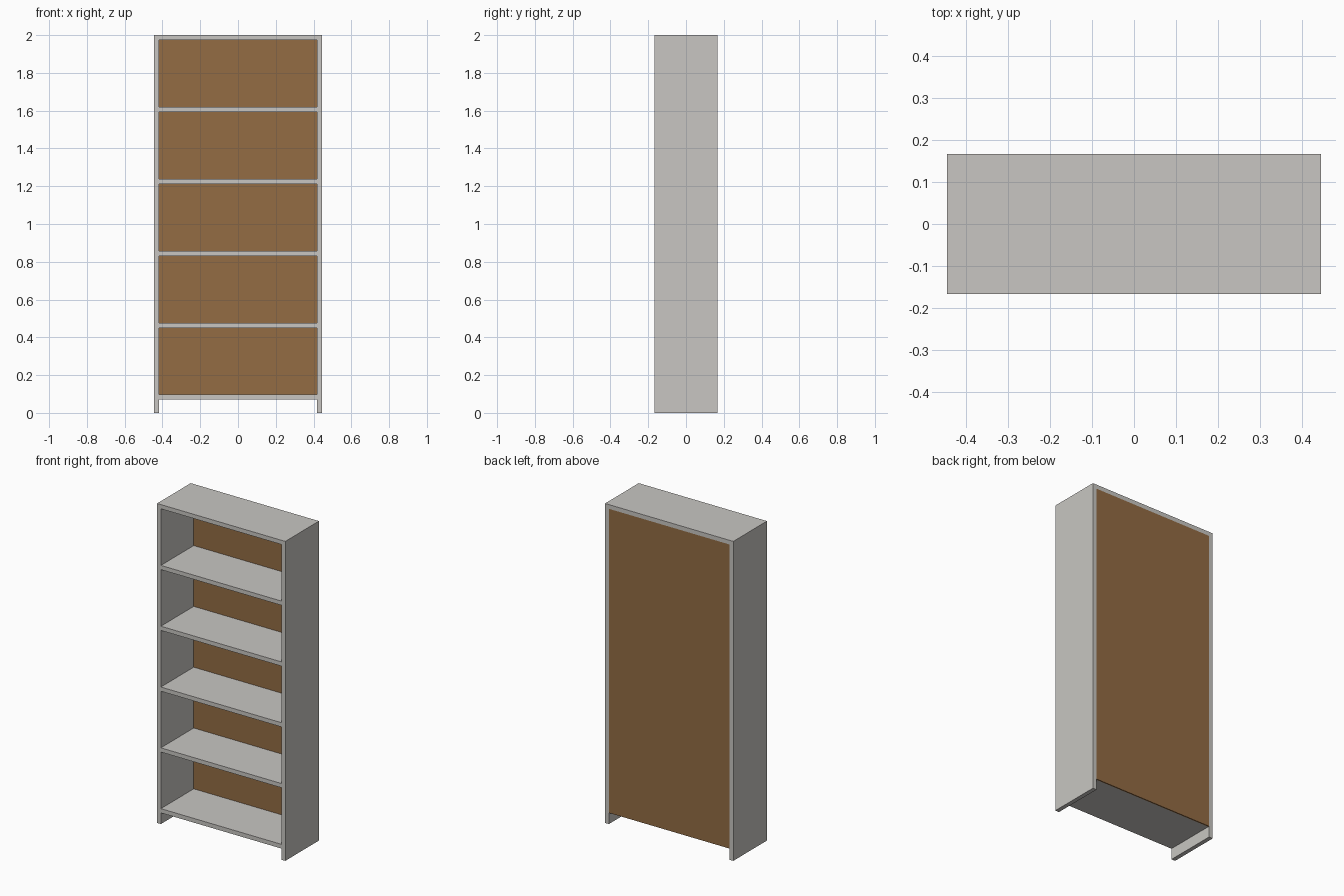
import bpy

cube = bpy.data.objects.get("Cube")
if cube:
    bpy.data.objects.remove(cube, do_unlink=True)


def material(name, srgb):
    linear = [((c / 255 + 0.055) / 1.055) ** 2.4 for c in srgb]
    mat = bpy.data.materials.new(name)
    mat.use_nodes = True
    mat.diffuse_color = (*linear, 1)
    mat.node_tree.nodes["Principled BSDF"].inputs["Base Color"].default_value = (*linear, 1)
    return mat


def board(name, low, high, mat):
    """Box spanning two opposite corners."""
    bpy.ops.mesh.primitive_cube_add(size=1)
    obj = bpy.context.object
    obj.name = name
    for v in obj.data.vertices:
        v.co = [high[i] if v.co[i] > 0 else low[i] for i in range(3)]
    obj.data.materials.append(mat)
    return obj


grey = material("warm grey paint", (200, 198, 194))
brown = material("brown hardboard", (147, 108, 68))

WIDTH, DEPTH, HEIGHT = 0.888, 0.333, 2.0
THICK = 0.0265
PANEL = 0.008
BASE = 0.07
SHELVES = 5
x, y = WIDTH / 2, DEPTH / 2
inner = x - THICK
step = (HEIGHT - THICK - BASE) / SHELVES

# Side boards reaching the floor
board("left_side", (inner, -y, 0), (x, y, HEIGHT), grey)
board("right_side", (-x, -y, 0), (-inner, y, HEIGHT), grey)

# Evenly spaced shelves, closed by the top board
for i in range(SHELVES):
    z = BASE + i * step
    board(f"shelf_{i + 1}", (-inner, -y, z), (inner, y - PANEL, z + THICK), grey)
board("top_board", (-inner, -y, HEIGHT - THICK), (inner, y, HEIGHT), grey)

# Back panel set flush between the sides
board("back_panel", (-inner, y - PANEL, BASE), (inner, y, HEIGHT - THICK), brown)
